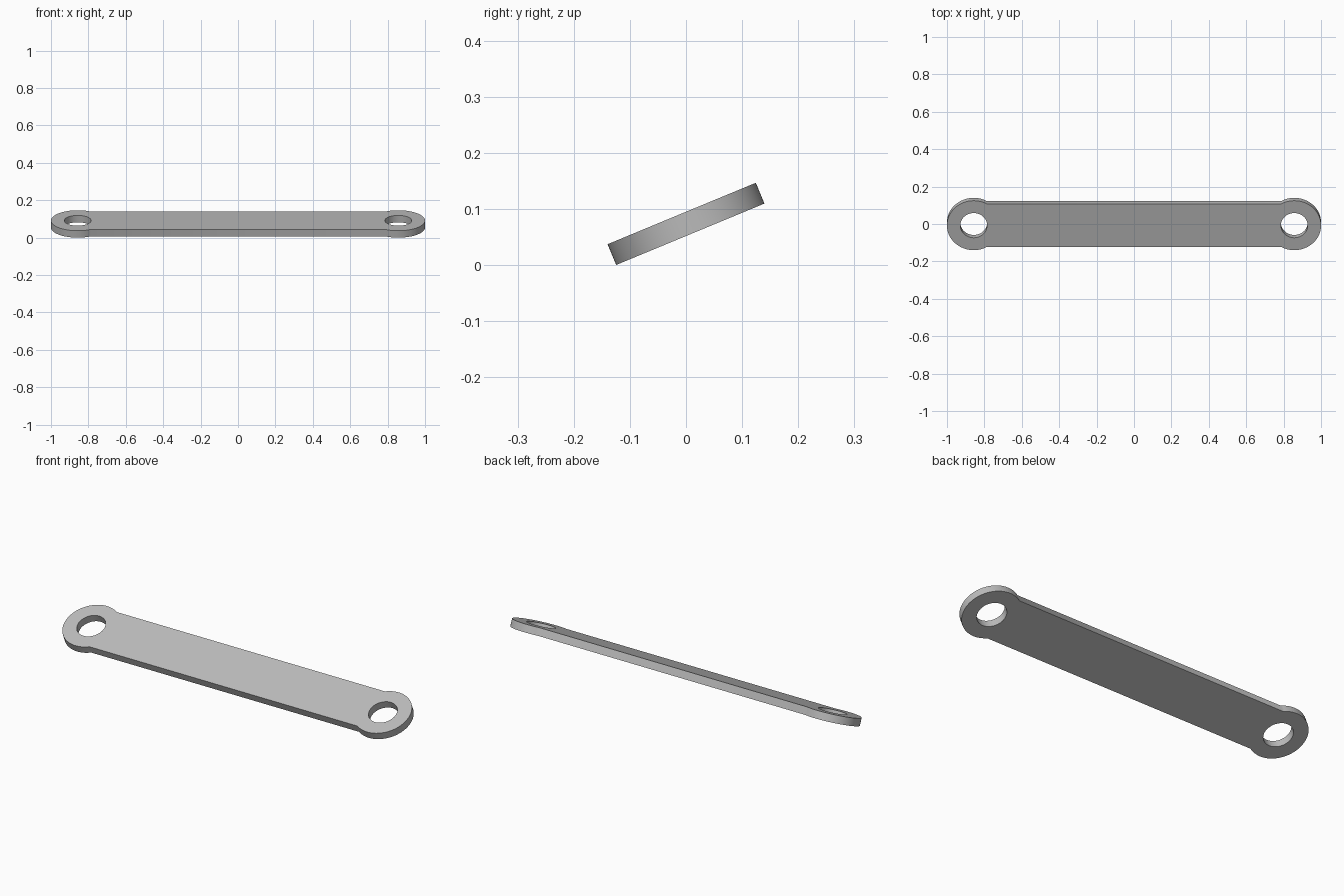
import bpy, bmesh
from math import sin, cos, pi, asin, radians

cube = bpy.data.objects.get("Cube")
if cube:
    bpy.data.objects.remove(cube)

EYE_X = 0.857       # distance of each eye from the middle
EYE_R = 0.143
HOLE_R = 0.0715
BAR_HALF = 0.125    # half width of the straight bar
THICK = 0.04
TILT = radians(22.5)
SEGMENTS = 64


def arc(cx, radius, start, end, steps):
    """Points along an arc, both ends included."""
    return [(cx + radius * cos(start + (end - start) * i / steps),
             radius * sin(start + (end - start) * i / steps))
            for i in range(steps + 1)]


def add_loop(bm, points):
    verts = [bm.verts.new((x, y, -THICK / 2)) for x, y in points]
    return [bm.edges.new((v, verts[i - 1])) for i, v in enumerate(verts)]


# Outline: two round eyes joined by the straight sides of the bar
meet = pi - asin(BAR_HALF / EYE_R)
right_end = arc(EYE_X, EYE_R, -meet, meet, SEGMENTS)
left_end = [(-x, -y) for x, y in right_end]

bm = bmesh.new()
edges = add_loop(bm, right_end + left_end)
for side in (-1, 1):
    edges += add_loop(bm, arc(side * EYE_X, HOLE_R, 0, 2 * pi, SEGMENTS)[:-1])
bmesh.ops.triangle_fill(bm, edges=edges, use_beauty=True, normal=(0, 0, 1))

# Thickness
out = bmesh.ops.extrude_face_region(bm, geom=bm.faces[:], use_keep_orig=True)
top = [g for g in out["geom"] if isinstance(g, bmesh.types.BMVert)]
bmesh.ops.translate(bm, vec=(0, 0, THICK), verts=top)
bmesh.ops.recalc_face_normals(bm, faces=bm.faces[:])

mesh = bpy.data.meshes.new("link_bar")
bm.to_mesh(mesh)
bm.free()
link = bpy.data.objects.new("link_bar", mesh)
bpy.context.collection.objects.link(link)

# Lean the bar back and rest its lower edge on the ground
link.rotation_euler.x = TILT
link.location.z = EYE_R * sin(TILT) + THICK / 2 * cos(TILT)

# Grey metal
grey = bpy.data.materials.new("grey_metal")
grey.use_nodes = True
color = (0.5, 0.5, 0.5, 1)
grey.diffuse_color = color
grey.node_tree.nodes["Principled BSDF"].inputs["Base Color"].default_value = color
mesh.materials.append(grey)

# Smooth rims with crisp edges
bpy.ops.object.select_all(action="DESELECT")
link.select_set(True)
bpy.context.view_layer.objects.active = link
bpy.ops.object.shade_smooth_by_angle(angle=radians(30))
